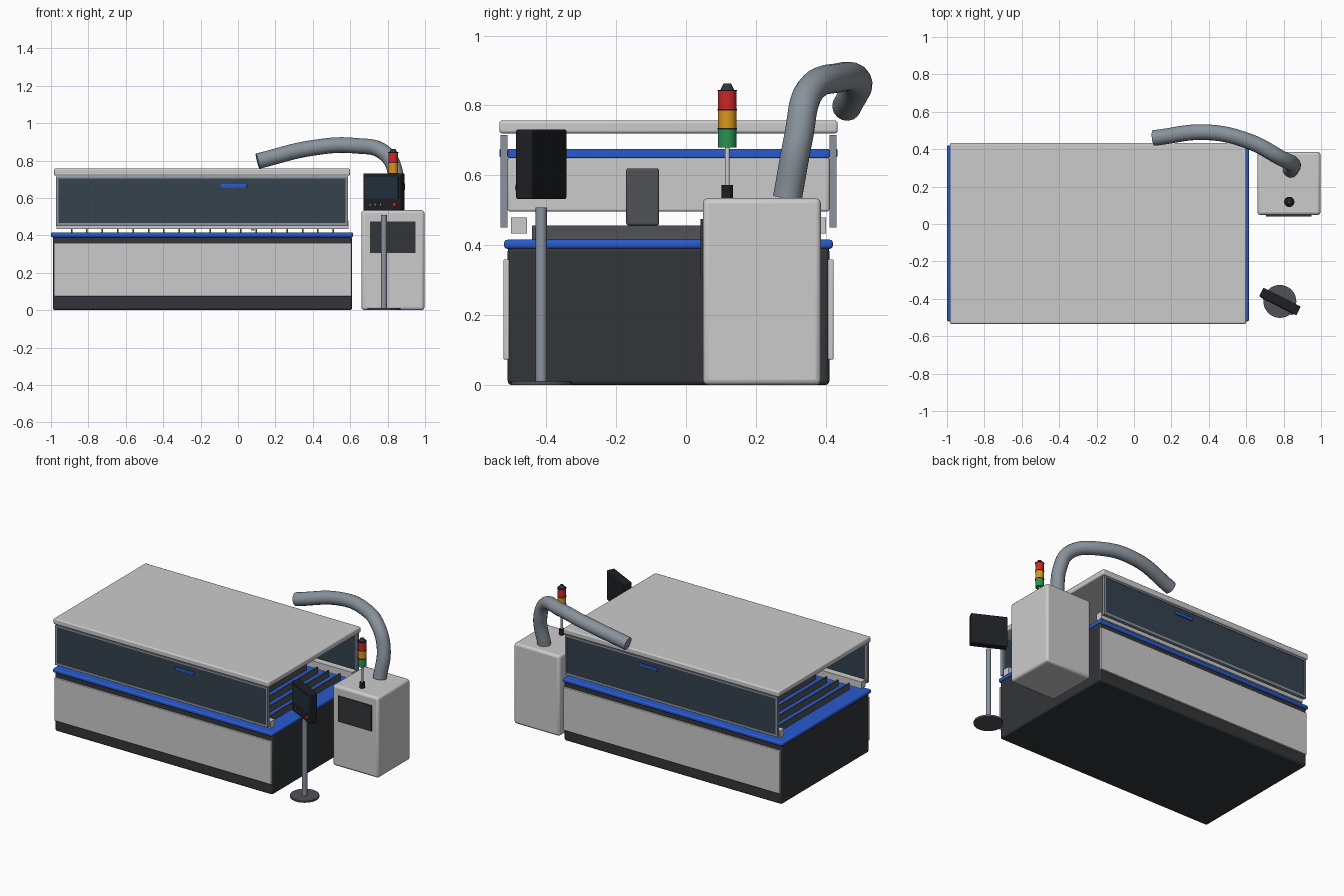
import bpy, math
from mathutils import Matrix, Vector

if "Cube" in bpy.data.objects:
    bpy.data.objects.remove(bpy.data.objects["Cube"])

COL = {
    "light": (0.60, 0.60, 0.62), "dark": (0.032, 0.035, 0.04), "black": (0.013, 0.014, 0.017),
    "blue": (0.022, 0.105, 0.62), "glass": (0.035, 0.055, 0.075), "steel": (0.26, 0.29, 0.34),
    "slat": (0.08, 0.085, 0.095), "pipe": (0.25, 0.29, 0.33), "screen": (0.015, 0.03, 0.045),
    "red": (0.6, 0.02, 0.02), "amber": (0.7, 0.3, 0.01), "green": (0.02, 0.3, 0.08),
}
MATS = {}
for key, rgb in COL.items():
    MATS[key] = bpy.data.materials.new(key)
    MATS[key].diffuse_color = (*rgb, 1)


def finish(ob, name, mat):
    ob.name = name
    ob.data.materials.append(MATS[mat])
    return ob


def box(name, x, y, z, mat, bevel=0.0):
    """Box from (min, max) ranges with an optional rounded edge."""
    c = [(a + b) / 2 for a, b in (x, y, z)]
    bpy.ops.mesh.primitive_cube_add(size=1, location=c)
    ob = bpy.context.object
    ob.scale = [b - a for a, b in (x, y, z)]
    bpy.ops.object.transform_apply(location=False, rotation=False, scale=True)
    if bevel:
        m = ob.modifiers.new("bevel", 'BEVEL')
        m.width, m.segments = bevel, 3
        bpy.ops.object.shade_smooth_by_angle(angle=math.radians(35))
    return finish(ob, name, mat)


def rod(name, x, y, z, r, mat, r2=None, rot=(0, 0, 0)):
    """Cylinder or cone between two heights."""
    bpy.ops.mesh.primitive_cone_add(vertices=32, radius1=r, radius2=r if r2 is None else r2,
                                    depth=z[1] - z[0], location=(x, y, sum(z) / 2), rotation=rot)
    bpy.ops.object.shade_smooth_by_angle(angle=math.radians(35))
    return finish(bpy.context.object, name, mat)


CY = -0.05  # centre line of the machine bed in y

# Bed: dark body, blue table rim
box("bed_body", (-0.99, 0.61), (-0.51, 0.41), (0, 0.395), "dark", 0.012)
box("table_rim", (-1.0, 0.615), (-0.52, 0.42), (0.39, 0.416), "blue", 0.009)

# Support slats across the table
for i in range(18):
    x = -0.89 + i * 1.40 / 17
    box(f"slat_{i + 1}", (x - 0.004, x + 0.004), (-0.44, 0.34), (0.414, 0.457), "slat")

# Front and back sides: cover panel, rail, framed window, handle
for s, side in ((-1, "front"), (1, "back")):
    def yr(a, b):
        return tuple(sorted((CY + s * a, CY + s * b)))
    box(f"{side}_cover_panel", (-0.985, 0.608), yr(0.455, 0.472), (0.073, 0.36), "light", 0.004)
    box(f"{side}_rail", (-0.97, 0.59), yr(0.405, 0.451), (0.434, 0.48), "light")
    f = yr(0.46, 0.48)
    box(f"{side}_frame_bottom", (-0.972, 0.588), f, (0.451, 0.467), "steel")
    box(f"{side}_frame_top", (-0.972, 0.588), f, (0.705, 0.716), "steel")
    box(f"{side}_frame_left", (-0.972, -0.96), f, (0.467, 0.705), "steel")
    box(f"{side}_frame_right", (0.576, 0.588), f, (0.467, 0.705), "steel")
    box(f"{side}_window", (-0.96, 0.576), yr(0.463, 0.477), (0.467, 0.705), "glass")
    box(f"{side}_handle", (-0.092, 0.048), yr(0.476, 0.484), (0.653, 0.675), "blue", 0.003)

# Roof
box("roof", (-0.985, 0.6), (-0.534, 0.434), (0.72, 0.757), "light", 0.008)

# Gantry beam with cutting head
box("gantry_beam", (-0.08, 0.04), (-0.51, 0.41), (0.497, 0.652), "light", 0.006)
box("gantry_cover", (-0.08, 0.04), (-0.51, 0.41), (0.65, 0.676), "blue", 0.004)
box("cutting_head", (0.04, 0.12), (-0.171, -0.077), (0.457, 0.62), "slat", 0.006)
rod("nozzle", 0.08, -0.124, (0.425, 0.46), 0.006, "steel", 0.02)

# Extraction cabinet
box("cabinet", (0.66, 0.997), (0.048, 0.386), (0, 0.535), "light", 0.016)
box("cabinet_panel", (0.706, 0.95), (0.041, 0.06), (0.305, 0.475), "dark")

# Signal beacon
bx, by = 0.83, 0.118
rod("beacon_base", bx, by, (0.53, 0.572), 0.016, "black")
rod("beacon_pole", bx, by, (0.57, 0.682), 0.007, "light")
for i, c in enumerate(("green", "amber", "red")):
    z = 0.68 + i * 0.055
    rod(f"beacon_{c}", bx, by, (z, z + 0.051), 0.026, c)
    rod(f"beacon_ring_{i + 1}", bx, by, (z + 0.051, z + 0.055), 0.0275, "black")
rod("beacon_cap", bx, by, (0.843, 0.863), 0.021, "dark", 0.011)

# Extraction hose
path = [(0.838, 0.29, 0.535), (0.846, 0.322, 0.71), (0.79, 0.35, 0.835),
        (0.62, 0.44, 0.88), (0.40, 0.49, 0.868), (0.105, 0.46, 0.797)]
cu = bpy.data.curves.new("hose", 'CURVE')
cu.dimensions = '3D'
cu.bevel_depth, cu.bevel_resolution, cu.resolution_u = 0.042, 6, 12
cu.use_fill_caps = True
sp = cu.splines.new('BEZIER')
sp.bezier_points.add(len(path) - 1)
for p, co in zip(sp.bezier_points, path):
    p.co = co
    p.handle_left_type = p.handle_right_type = 'AUTO'
hose = bpy.data.objects.new("hose", cu)
bpy.context.collection.objects.link(hose)
bpy.ops.object.select_all(action='DESELECT')
hose.select_set(True)
bpy.context.view_layer.objects.active = hose
bpy.ops.object.convert(target='MESH')
bpy.ops.object.shade_smooth_by_angle(angle=math.radians(35))
finish(bpy.context.object, "hose", "pipe")

# Operator console stand
px, py = 0.78, -0.414
rod("console_foot", px, py, (0, 0.012), 0.088, "slat")
rod("console_pole", px, py, (0.01, 0.508), 0.016, "steel")

# Console screen unit, built straight and then turned towards the operator
unit = [box("console_case", (-0.112, 0.112), (-0.026, 0.026), (0.532, 0.732), "black", 0.006),
        box("console_screen", (-0.1, 0.1), (-0.028, -0.02), (0.597, 0.712), "screen")]
for i, x in enumerate((-0.066, -0.035, -0.004)):
    unit.append(rod(f"console_button_{i + 1}", x, -0.027, (0.561, 0.569), 0.005, "steel",
                    rot=(math.pi / 2, 0, 0)))
unit.append(rod("stop_button", 0.081, -0.03, (0.558, 0.572), 0.011, "red",
                rot=(math.pi / 2, 0, 0)))
turn = Matrix.Translation(Vector((px, py, 0))) @ Matrix.Rotation(math.radians(-27), 4, 'Z')
bpy.context.view_layer.update()
for ob in unit:
    ob.matrix_world = turn @ ob.matrix_world

for m in bpy.data.materials:
    if m.users and not m.is_grease_pencil:
        m.use_nodes = True
        m.node_tree.nodes["Principled BSDF"].inputs["Base Color"].default_value = m.diffuse_color
